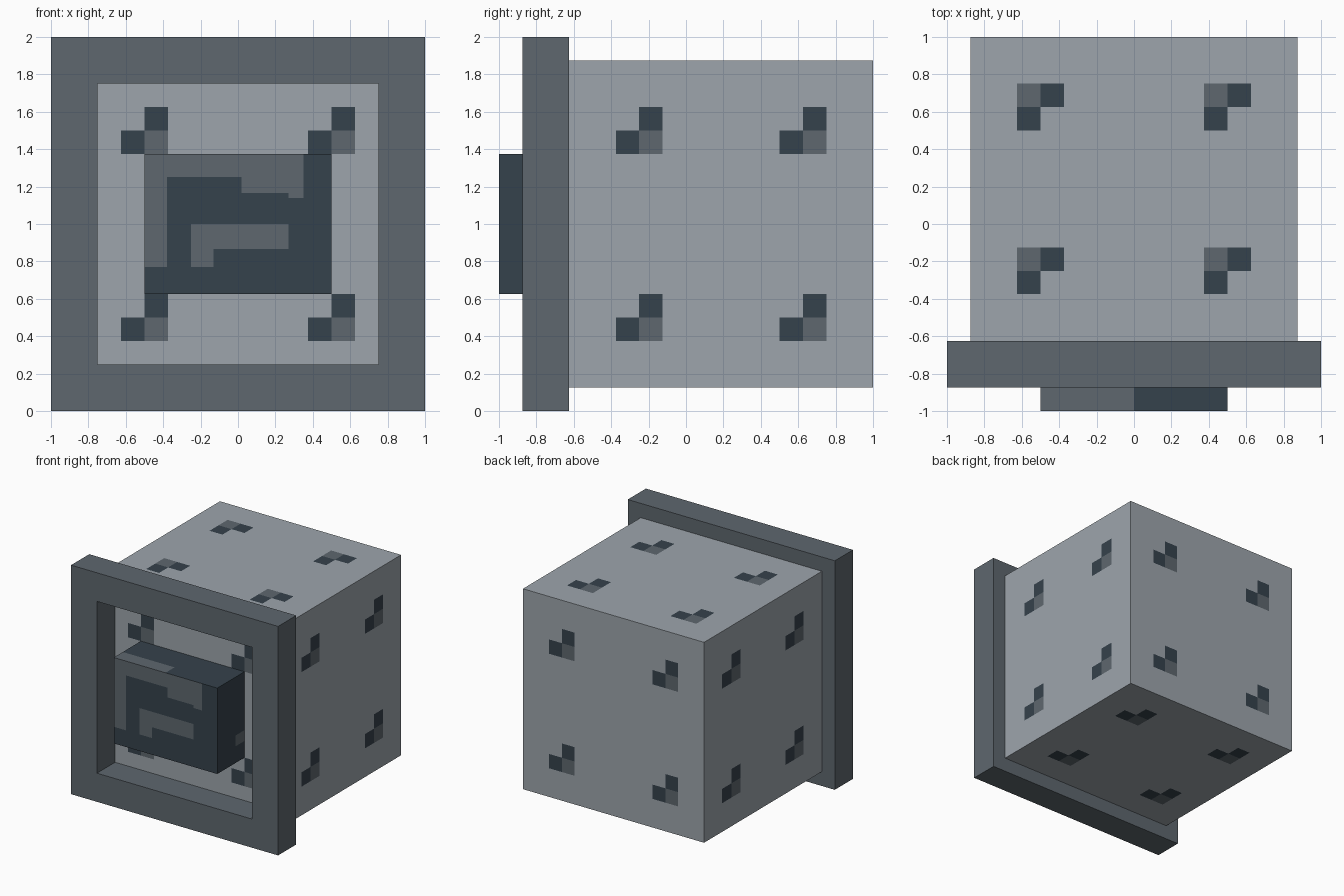
import bpy
import bmesh
from mathutils import Vector

cube = bpy.data.objects.get("Cube")
if cube:
    bpy.data.objects.remove(cube, do_unlink=True)


def material(name, rgb):
    mat = bpy.data.materials.new(name)
    mat.use_nodes = True
    mat.diffuse_color = (*rgb, 1)
    mat.node_tree.nodes["Principled BSDF"].inputs["Base Color"].default_value = (*rgb, 1)
    return mat


MATS = [material("light grey", (0.337, 0.376, 0.413)),
        material("mid grey", (0.112, 0.136, 0.156)),
        material("dark slate", (0.036, 0.054, 0.072))]
LIGHT, MID, DARK = range(3)


def finish(name, bm):
    bmesh.ops.recalc_face_normals(bm, faces=bm.faces)
    mesh = bpy.data.meshes.new(name)
    bm.to_mesh(mesh)
    bm.free()
    obj = bpy.data.objects.new(name, mesh)
    bpy.context.scene.collection.objects.link(obj)
    for mat in MATS:
        mesh.materials.append(mat)
    return obj


def painted_box(name, lo, hi, cuts, rule):
    """Box sliced at the given x, y and z values, then coloured face by face."""
    lo, hi = Vector(lo), Vector(hi)
    bm = bmesh.new()
    bmesh.ops.create_cube(bm, size=1)
    size, mid = hi - lo, (lo + hi) / 2
    for v in bm.verts:
        v.co = Vector(c * s for c, s in zip(v.co, size)) + mid
    for axis, values in enumerate(cuts):
        normal = Vector((0, 0, 0))
        normal[axis] = 1
        for value in values:
            bmesh.ops.bisect_plane(bm, geom=bm.verts[:] + bm.edges[:] + bm.faces[:],
                                   plane_co=normal * value, plane_no=normal)
    bm.normal_update()
    for f in bm.faces:
        f.material_index = rule(f.calc_center_median(), f.normal)
    return finish(name, bm)


# Body: four stepped three-square marks on every side
PIXEL = 0.125
MARKS = [(-0.5, 0.5), (-0.25, 0.625), (0.5, 1.5)]  # mark centres on x, y, z


def body_rule(c, n):
    offset = []
    for value, centres in zip(c, MARKS):
        offset.append(min((value - m for m in centres), key=abs))
    x, y, z = offset
    # Each side's own right and up offsets, as seen from outside
    if abs(n.z) > 0.5:
        u, v = -x, -y if n.z > 0 else y
    elif abs(n.y) > 0.5:
        u, v = (x if n.y < 0 else -x), z
    else:
        u, v = (y if n.x > 0 else -y), z
    if max(abs(u), abs(v)) > PIXEL or (u < 0 and v > 0):
        return LIGHT
    return MID if u > 0 and v < 0 else DARK


body_cuts = [[m + d for m in pair for d in (-PIXEL, 0, PIXEL)] for pair in MARKS]
painted_box("body", (-0.875, -0.625, 0.125), (0.875, 1, 1.875), body_cuts, body_rule)

# Square front frame: inset quad, pushed back to its thickness
bm = bmesh.new()
corners = [(-1, 0), (1, 0), (1, 2), (-1, 2)]
panel = bm.faces.new([bm.verts.new((x, -0.875, z)) for x, z in corners])
bm.normal_update()
bmesh.ops.inset_individual(bm, faces=[panel], thickness=0.25, use_even_offset=True)
bmesh.ops.delete(bm, geom=[panel], context='FACES_ONLY')
back = bmesh.ops.extrude_face_region(bm, geom=bm.faces[:], use_keep_orig=True)
bmesh.ops.translate(bm, vec=(0, 0.25, 0),
                    verts=[g for g in back["geom"] if isinstance(g, bmesh.types.BMVert)])
for face in bm.faces:
    face.material_index = MID
finish("front_frame", bm)

# Centre block: lighter bands on its front, as x0, x1, z0, z1
BANDS = [(-0.5, -0.38, 0.77, 1.375), (-0.38, 0.02, 1.25, 1.375),
         (0.02, 0.27, 1.165, 1.375), (0.27, 0.35, 1.14, 1.375),
         (-0.25, 0.27, 0.865, 1), (-0.25, -0.13, 0.77, 0.865)]


def block_rule(c, n):
    if n.y < -0.5:
        lit = any(a < c.x < b and d < c.z < e for a, b, d, e in BANDS)
    elif n.z > 0.5:
        lit = c.x < 0 and c.y < -0.875
    else:
        lit = n.x > 0.5 and c.y > -0.75 and 0.77 < c.z < 0.865
    return MID if lit else DARK


x_cuts = sorted({v for b in BANDS for v in b[:2]} | {0})
z_cuts = sorted({v for b in BANDS for v in b[2:]})
painted_box("centre_block", (-0.5, -1, 0.625), (0.5, -0.625, 1.375),
            [x_cuts[1:], [-0.875, -0.75], z_cuts[:-1]], block_rule)
